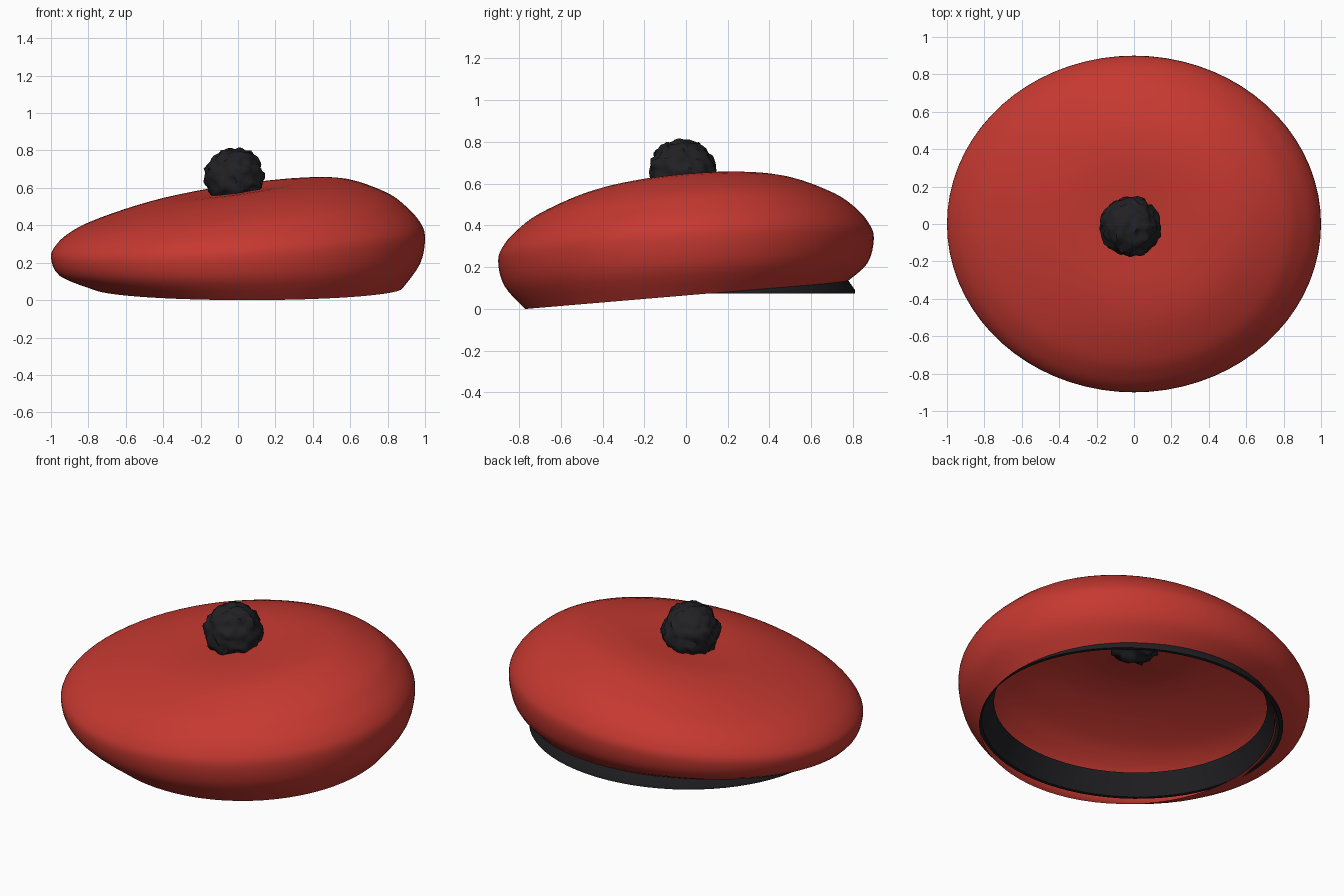
import bpy, bmesh, math, random
from mathutils import Vector, noise

if "Cube" in bpy.data.objects:
    bpy.data.objects.remove(bpy.data.objects["Cube"])

random.seed(4)
SEG = 72


def material(name, color):
    m = bpy.data.materials.new(name)
    m.diffuse_color = color
    m.use_nodes = True
    m.node_tree.nodes["Principled BSDF"].inputs["Base Color"].default_value = m.diffuse_color
    return m


def make_object(name, bm, mat, angle=60):
    bmesh.ops.recalc_face_normals(bm, faces=bm.faces)
    mesh = bpy.data.meshes.new(name)
    bm.to_mesh(mesh)
    bm.free()
    ob = bpy.data.objects.new(name, mesh)
    bpy.context.collection.objects.link(ob)
    mesh.materials.append(mat)
    bpy.ops.object.select_all(action='DESELECT')
    ob.select_set(True)
    bpy.context.view_layer.objects.active = ob
    bpy.ops.object.shade_smooth_by_angle(angle=math.radians(angle))
    return ob


def ring(bm, cx, sx, sy, z, tx, ty):
    """Elliptical ring whose height leans along x and y."""
    out = []
    for i in range(SEG):
        a = 2 * math.pi * i / SEG
        c, s = math.cos(a), math.sin(a)
        out.append(bm.verts.new((cx + sx * c, sy * s, z + tx * c + ty * s)))
    return out


def bridge(bm, a, b):
    for i in range(SEG):
        j = (i + 1) % SEG
        bm.faces.new((a[i], a[j], b[j], b[i]))


def spline(pts, steps):
    """Catmull-Rom through rows of ring settings."""
    ext = [pts[0]] + pts + [pts[-1]]
    out = []
    for k in range(1, len(ext) - 2):
        for n in range(steps):
            t = n / steps
            out.append([0.5 * (2 * b + (c - a) * t + (2 * a - 5 * b + 4 * c - d) * t * t
                               + (3 * b - a - 3 * c + d) * t ** 3)
                        for a, b, c, d in zip(*ext[k - 1:k + 3])])
    return out + [pts[-1]]


red = material("red_felt", (0.56, 0.04, 0.03, 1))
black = material("black_felt", (0.015, 0.015, 0.018, 1))

# Cap: rings from near the crown centre, over the bulge, down to the rim
# each row: centre x, half width, half depth, height, lean x, lean y
rows = [
    [0, .03, .027, .576, .004, .002],
    [0, .20, .18, .586, .028, .016],
    [0, .40, .36, .588, .056, .032],
    [0, .60, .54, .560, .080, .045],
    [0, .80, .72, .490, .080, .052],
    [0, .90, .81, .428, .070, .055],
    [0, .97, .873, .360, .062, .055],
    [0, 1.0, .90, .285, .055, .055],
    [.01, .965, .87, .165, .032, .055],
    [.05, .83, .77, .065, 0, .065],
]
bm = bmesh.new()
loops = [ring(bm, *r) for r in spline(rows, 4)]
for a, b in zip(loops, loops[1:]):
    bridge(bm, a, b)
centre = bm.verts.new((0, 0, .576))
for i in range(SEG):
    bm.faces.new((centre, loops[0][i], loops[0][(i + 1) % SEG]))
make_object("cap", bm, red)

# Head band: thin tapered ring inside the opening
bm = bmesh.new()
section = [(.85, .81, .075), (.85, .81, .09), (.775, .74, .19),
           (.760, .725, .19), (.83, .79, .075)]
loops = [ring(bm, .025, sx, sy, z, 0, 0) for sx, sy, z in section]
for a, b in zip(loops, loops[1:] + loops[:1]):
    bridge(bm, a, b)
make_object("head_band", bm, black, 40)

# Pompom: lumpy ball sunk into the crown
bm = bmesh.new()
bmesh.ops.create_icosphere(bm, subdivisions=4, radius=1)
for v in bm.verts:
    d = v.co.normalized()
    n = noise.noise(d * 4.2 + Vector((3.1, 1.7, 5.3)))
    v.co = Vector((-.02, -.015, .655)) + d * (.157 + .028 * n)
make_object("pompom", bm, black)
